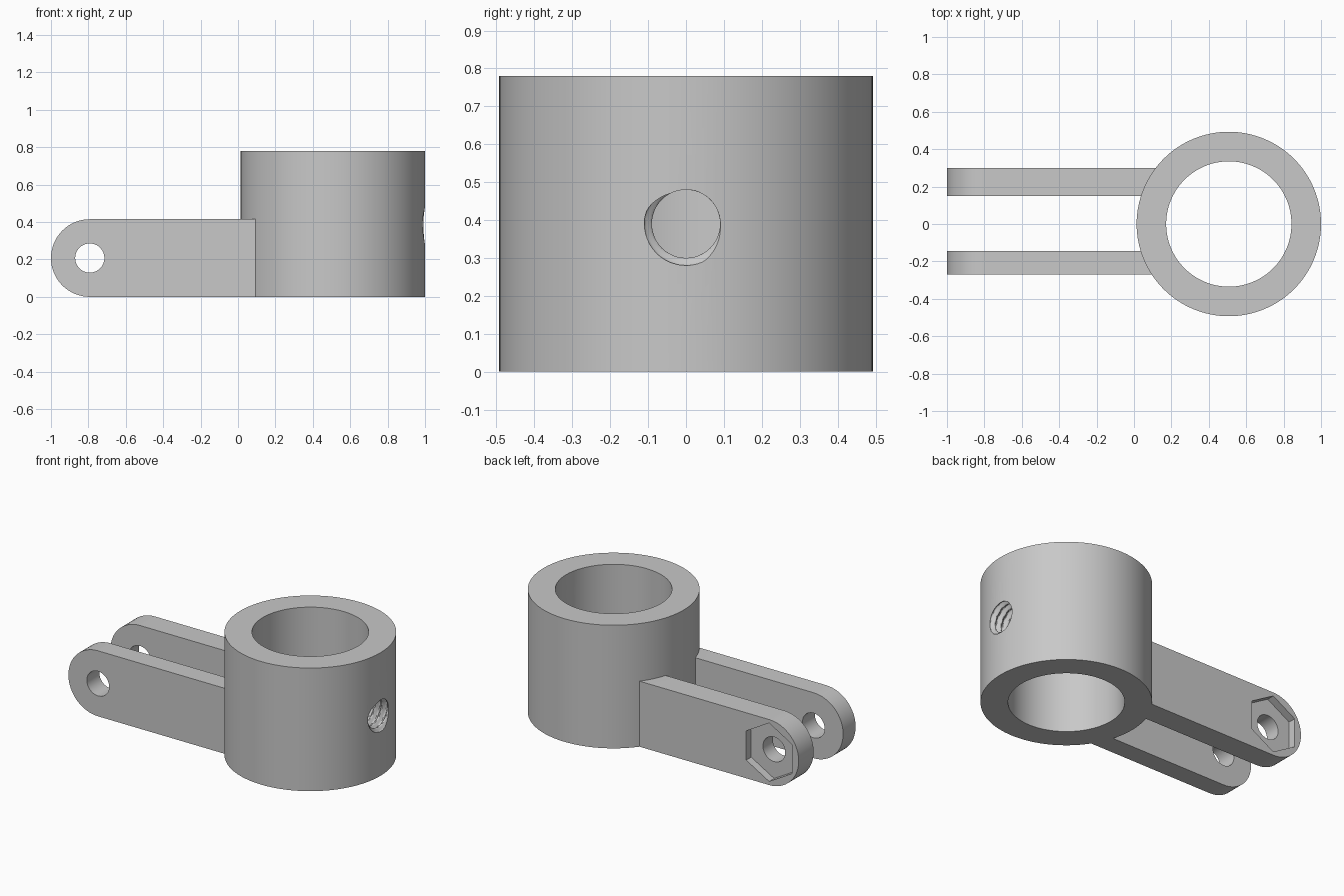
import bpy, bmesh
from math import pi, cos, sin, hypot

cube = bpy.data.objects.get("Cube")
if cube:
    bpy.data.objects.remove(cube, do_unlink=True)

grey = bpy.data.materials.new("plain_grey")
grey.use_nodes = True
grey.diffuse_color = (0.58, 0.58, 0.58, 1)
grey.node_tree.nodes["Principled BSDF"].inputs["Base Color"].default_value = grey.diffuse_color


def make_object(name, bm):
    bmesh.ops.recalc_face_normals(bm, faces=bm.faces)
    mesh = bpy.data.meshes.new(name)
    bm.to_mesh(mesh)
    bm.free()
    mesh.materials.append(grey)
    obj = bpy.data.objects.new(name, mesh)
    bpy.context.collection.objects.link(obj)
    return obj


def prism(name, points, axis, start, end):
    """Extrude an outline along y (points are x, z) or z (points are x, y)."""
    bm = bmesh.new()

    def place(a, b, t):
        return (a, t, b) if axis == "y" else (a, b, t)

    low = [bm.verts.new(place(a, b, start)) for a, b in points]
    high = [bm.verts.new(place(a, b, end)) for a, b in points]
    bm.faces.new(low)
    bm.faces.new(high)
    n = len(points)
    for i in range(n):
        j = (i + 1) % n
        bm.faces.new((low[i], low[j], high[j], high[i]))
    return make_object(name, bm)


def arc(cx, cy, r, n, start=0.0, sweep=2 * pi, closed=True):
    steps = n if closed else n - 1
    return [(cx + r * cos(start + sweep * i / steps),
             cy + r * sin(start + sweep * i / steps)) for i in range(n)]


def combine(target, other, operation):
    mod = target.modifiers.new(operation.lower(), "BOOLEAN")
    mod.operation = operation
    mod.solver = "EXACT"
    mod.object = other
    bpy.context.view_layer.objects.active = target
    bpy.ops.object.modifier_apply(modifier=mod.name)
    bpy.data.objects.remove(other, do_unlink=True)


def thread_cutter(name, z, r_minor, r_major, pitch, x0, x1, phase):
    """Closed helical threaded rod along x."""
    rows, cols = int((x1 - x0) / pitch * 12), 48
    bm = bmesh.new()
    rings = []
    for i in range(rows + 1):
        x = x0 + (x1 - x0) * i / rows
        ring = []
        for j in range(cols):
            t = 2 * pi * j / cols
            u = (x / pitch - j / cols + phase) % 1
            groove = min(1, max(0, 1.25 - 3 * abs(u - 0.5)))
            r = r_minor + (r_major - r_minor) * groove
            ring.append(bm.verts.new((x, r * cos(t), z + r * sin(t))))
        rings.append(ring)
    for a, b in zip(rings, rings[1:]):
        for j in range(cols):
            k = (j + 1) % cols
            bm.faces.new((a[j], a[k], b[k], b[j]))
    bm.faces.new(rings[0])
    bm.faces.new(rings[-1])
    bmesh.ops.triangulate(bm, faces=bm.faces)
    return make_object(name, bm)


RING_X, OUTER, BORE, HEIGHT = 0.507, 0.493, 0.335, 0.78
ARM_R, PIVOT_X = 0.2075, -0.7925

# Socket ring
body = prism("clamp_body", arc(RING_X, 0, OUTER, 128), "z", 0, HEIGHT)

# Two arms with rounded ends
outline = [(0.3, 0), (0.3, 2 * ARM_R)]
outline += arc(PIVOT_X, ARM_R, ARM_R, 33, pi / 2, pi, closed=False)
for name, y0, y1 in (("front_arm", -0.27, -0.145), ("back_arm", 0.15, 0.30)):
    combine(body, prism(name, outline, "y", y0, y1), "UNION")

# Pipe bore, pivot holes and hexagonal nut recess
combine(body, prism("bore", arc(RING_X, 0, BORE, 128), "z", -0.1, 1), "DIFFERENCE")
combine(body, prism("pivot_hole", arc(PIVOT_X, ARM_R, 0.078, 48), "y", -0.5, 0.5), "DIFFERENCE")
combine(body, prism("nut_recess", arc(PIVOT_X, ARM_R, 0.185, 6, pi / 2), "y", 0.25, 0.4), "DIFFERENCE")

# Threaded set-screw hole
combine(body, thread_cutter("screw_hole", 0.39, 0.09, 0.11, 0.045, 0.7, 1.1, 0.06), "DIFFERENCE")

bpy.ops.object.select_all(action="DESELECT")
body.select_set(True)
bpy.context.view_layer.objects.active = body
bpy.ops.object.shade_smooth_by_angle(angle=pi / 6)
